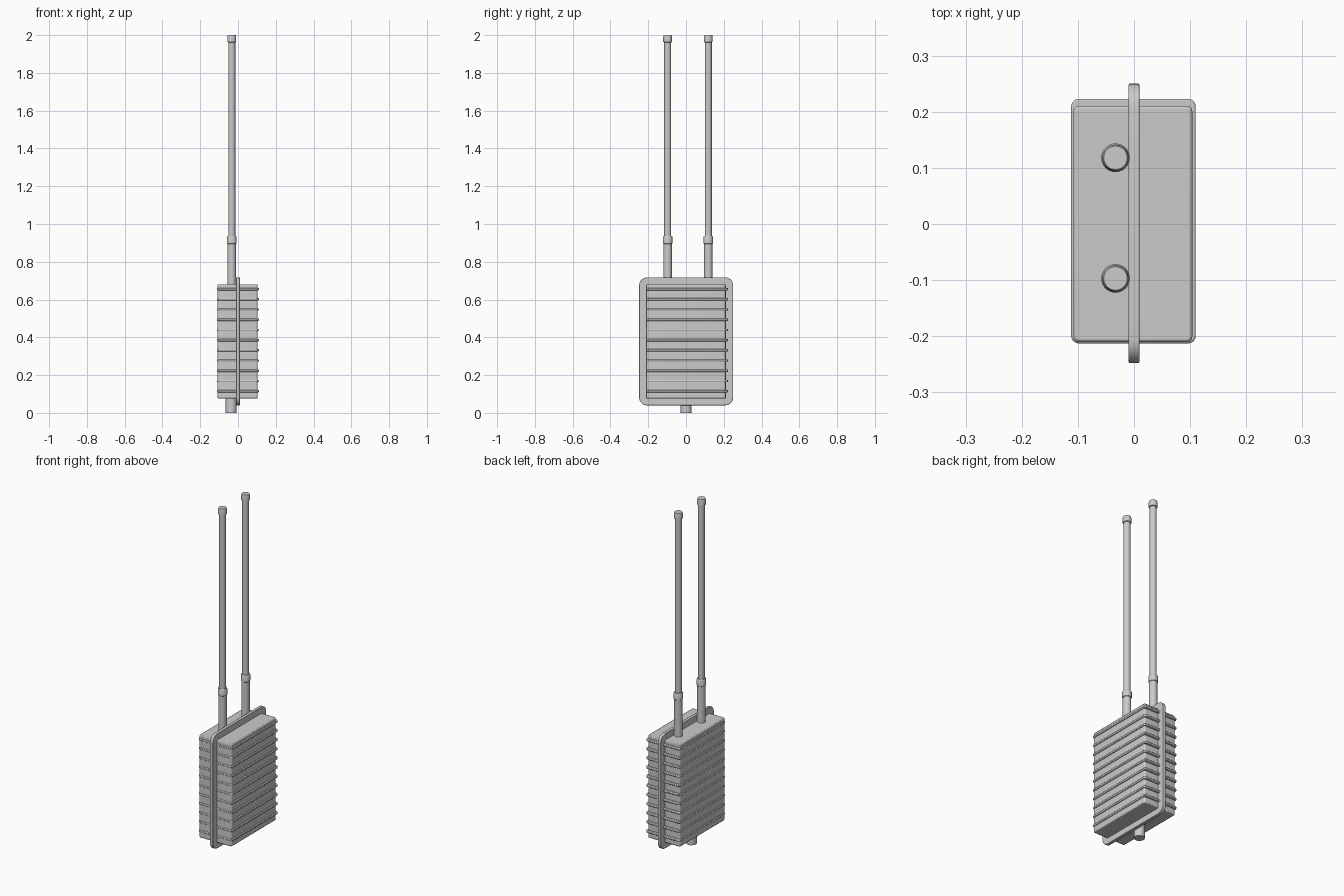
import bpy, bmesh, math

if "Cube" in bpy.data.objects:
    bpy.data.objects.remove(bpy.data.objects["Cube"])


def rounded_rect(w, h, r, seg=5):
    pts = []
    for k, (sx, sy) in enumerate([(1, 1), (-1, 1), (-1, -1), (1, -1)]):
        for i in range(seg + 1):
            a = math.radians(90) * (k + i / seg)
            pts.append((sx * (w / 2 - r) + r * math.cos(a),
                        sy * (h / 2 - r) + r * math.sin(a)))
    return pts


def finish(name, bm, bevel=0):
    bmesh.ops.recalc_face_normals(bm, faces=bm.faces)
    me = bpy.data.meshes.new(name)
    bm.to_mesh(me)
    bm.free()
    ob = bpy.data.objects.new(name, me)
    bpy.context.collection.objects.link(ob)
    bpy.context.view_layer.objects.active = ob
    ob.select_set(True)
    bpy.ops.object.shade_smooth_by_angle(angle=math.radians(35))
    ob.select_set(False)
    if bevel:
        m = ob.modifiers.new("edge", 'BEVEL')
        m.width, m.segments = bevel, 2
        m.limit_method, m.angle_limit = 'ANGLE', math.radians(50)
    return ob


def slab(name, pts, thick, place, bevel=0):
    # extrude a 2D outline; place maps (u, v, depth) to xyz
    bm = bmesh.new()
    rings = [[bm.verts.new(place(u, v, d)) for u, v in pts]
             for d in (-thick / 2, thick / 2)]
    n = len(pts)
    for i in range(n):
        j = (i + 1) % n
        bm.faces.new((rings[0][i], rings[0][j], rings[1][j], rings[1][i]))
    for r in rings:
        bm.faces.new(r)
    return finish(name, bm, bevel)


def lathe(name, x, y, profile, seg=32):
    bm = bmesh.new()
    rings = [[bm.verts.new((x + r * math.cos(math.tau * i / seg),
                            y + r * math.sin(math.tau * i / seg), z))
              for i in range(seg)] for r, z in profile]
    for a, b in zip(rings, rings[1:]):
        for i in range(seg):
            j = (i + 1) % seg
            bm.faces.new((a[i], a[j], b[j], b[i]))
    bm.faces.new(rings[0])
    bm.faces.new(rings[-1])
    return finish(name, bm)


# Main housing
slab("housing", rounded_rect(0.212, 0.421, 0.01), 0.605,
     lambda u, v, d: (u - 0.002, v, d + 0.3775), 0.005)

# Flat flange around the middle
slab("flange", rounded_rect(0.498, 0.677, 0.042, 8), 0.019,
     lambda u, v, d: (d, u + 0.001, v + 0.3785), 0.002)

# Cooling ribs wrapping the housing
for k in range(11):
    z = 0.115 + k * 0.054
    slab(f"rib_{k + 1}", rounded_rect(0.222, 0.436, 0.014), 0.012,
         lambda u, v, d: (u - 0.001, v + 0.005, d + z), 0.003)

# Antennas: sleeve, collar, rod and cap in one profile
antenna = [(0.0225, 0.66), (0.0225, 0.895), (0.0255, 0.898), (0.0255, 0.93),
           (0.0225, 0.937), (0.0185, 0.937), (0.0185, 1.962), (0.0235, 1.964),
           (0.0235, 1.99), (0.021, 2.0)]
for name, y in (("left_antenna", -0.097), ("right_antenna", 0.118)):
    lathe(name, -0.033, y, antenna)

# Cable connector underneath
lathe("bottom_connector", -0.036, 0.001,
      [(0.029, 0.0), (0.029, 0.09)])
